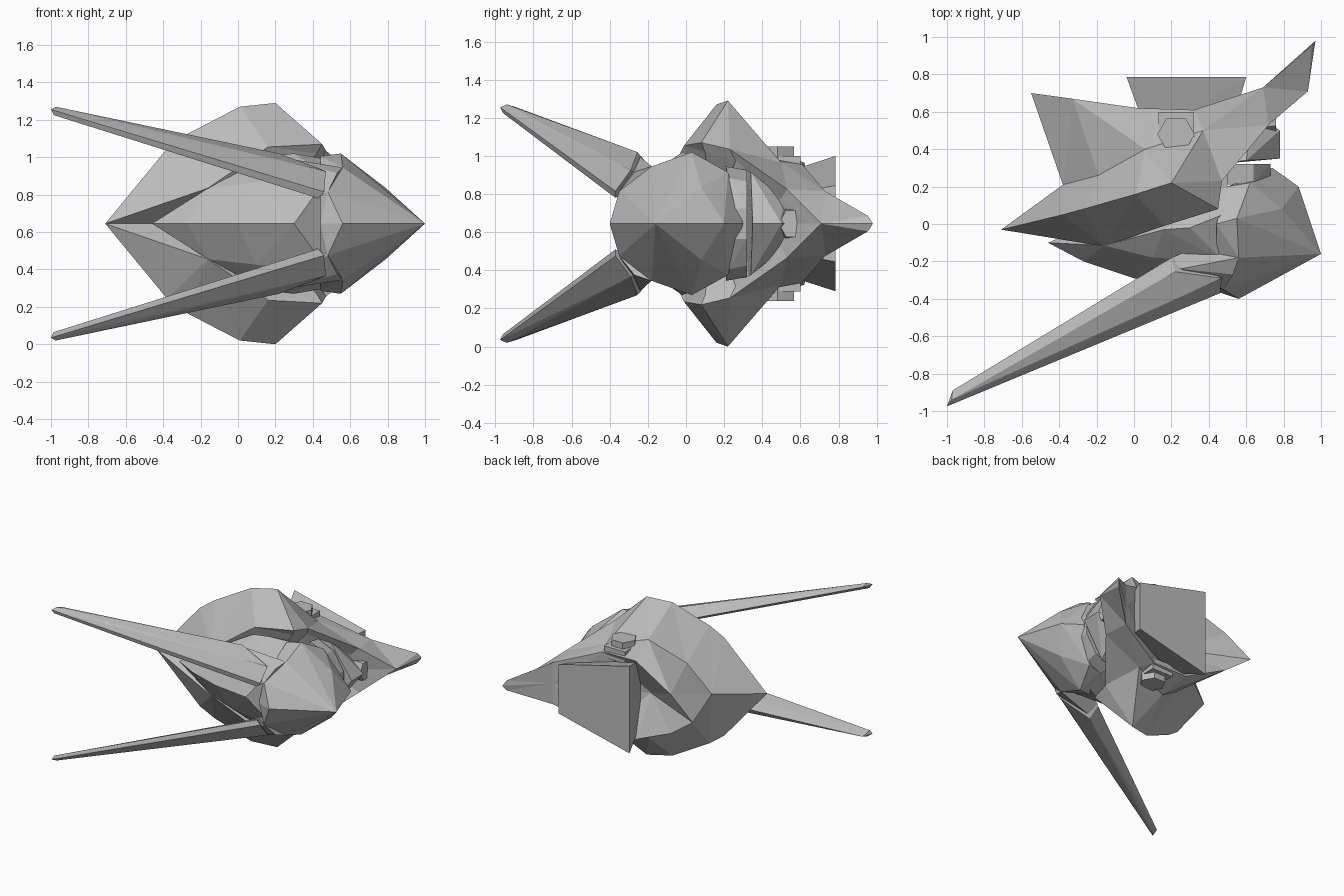
import bpy, bmesh, math

cube = bpy.data.objects.get("Cube")
if cube:
    bpy.data.objects.remove(cube, do_unlink=True)

MID = 0.645  # height of the symmetry plane; part heights are measured from it

grey = bpy.data.materials.new("hull_grey")
grey.use_nodes = True
COL = (0.5, 0.5, 0.5, 1)
grey.diffuse_color = COL
grey.node_tree.nodes["Principled BSDF"].inputs["Base Color"].default_value = COL


def finish(name, bm):
    bmesh.ops.remove_doubles(bm, verts=bm.verts[:], dist=0.0005)
    bmesh.ops.recalc_face_normals(bm, faces=bm.faces[:])
    mesh = bpy.data.meshes.new(name)
    bm.to_mesh(mesh)
    bm.free()
    mesh.materials.append(grey)
    ob = bpy.data.objects.new(name, mesh)
    ob.location.z = MID
    bpy.context.collection.objects.link(ob)
    return ob


def flip(points):
    return [(x, y, -h) for x, y, h in points]


def hull(name, points):
    """Faceted convex solid around a few corner points."""
    bm = bmesh.new()
    for p in points:
        bm.verts.new(p)
    res = bmesh.ops.convex_hull(bm, input=bm.verts[:])
    junk = {v for v in res["geom_interior"] + res["geom_unused"]
            if isinstance(v, bmesh.types.BMVert)}
    bmesh.ops.delete(bm, geom=list(junk), context='VERTS')
    bmesh.ops.dissolve_limit(bm, angle_limit=math.radians(1),
                             verts=bm.verts[:], edges=bm.edges[:])
    return finish(name, bm)


def sym_hull(name, points):
    return hull(name, points + flip(points))


def pair(name, points):
    hull("upper_" + name, points)
    hull("lower_" + name, flip(points))


# Hood: upper half by named corners, mirrored to the lower half
P = {
    # side outline on the middle plane
    "A": (-.71, -.03, 0), "V": (-.38, .21, 0), "B": (-.55, .70, 0),
    "W": (0, .45, 0), "O": (.69, .73, 0), "T": (.97, .98, 0),
    # crest
    "Q1": (-.38, .05, .40), "Q2": (-.27, .08, .48),
    "P2": (.01, .16, .625), "P1": (.20, .22, .645),
    # front rim and collar
    "S1": (-.16, -.12, .19), "S2": (.16, -.01, .41), "R": (.45, .08, .425),
    "H1": (.47, .23, .39), "H2": (.72, .53, .18), "M": (.93, .71, 0),
    # rear deck, valley and spike
    "U": (-.19, .26, .22), "K": (.06, .40, .40), "C": (-.33, .67, .16),
    "D": (.02, .62, .32), "E": (.32, .61, .31), "F": (.37, .50, .32),
    "G": (.69, .73, .17), "G2": (.95, .955, .04),
    # inside
    "r": (.42, .10, .375), "h1": (.44, .26, .33), "h2": (.67, .50, .13),
    "m": (.84, .64, 0), "I": (.15, .15, 0),
}
FRONT_WALL = "A S1 Q1,Q1 S1 Q2,Q2 S1 P2,S1 S2 P2,S2 P1 P2,S2 R P1"
REAR_DECK = ("A Q1 V,Q1 Q2 V,V Q2 U,V U C,V C B,Q2 P2 U,U P2 K,U K C,"
             "P2 P1 K,C K D,K F E D,P1 F K")
COLLAR = "P1 R H1,P1 H1 F,F H1 H2,F H2 G,G H2 M,G M G2,G2 M T,E F G"
REAR_WALL = "B C W,C D W,D E W,E G O,E O W,G G2 O,G2 T O"
CAVITY = ("R r h1 H1,H1 h1 h2 H2,H2 h2 m M,r I h1,h1 I h2,h2 I m,"
          "R S2 r,S2 I r,S2 S1 I,S1 A I")
bm = bmesh.new()
for sign in (1, -1):
    verts = {k: bm.verts.new((x, y, h * sign)) for k, (x, y, h) in P.items()}
    for patch in (FRONT_WALL, REAR_DECK, COLLAR, REAR_WALL, CAVITY):
        for face in patch.split(","):
            bm.faces.new([verts[k] for k in face.split()])
finish("hood", bm)

# Core body filling the hood
sym_hull("core_body", [
    (-.46, -.10, 0), (-.27, -.20, 0), (0, -.29, 0), (.30, -.33, 0),
    (-.16, -.115, .19), (.10, -.18, .22), (.16, -.03, .36),
    (.30, -.02, .375), (.48, -.20, .25), (.50, .06, .34), (.50, .20, .28),
    (.50, .30, 0)])

# Pointed nose block
sym_hull("nose", [
    (1.0, -.16, 0), (.88, .20, 0), (.79, .08, .19), (.56, -.40, 0),
    (.48, -.35, .17), (.56, -.18, .30), (.55, .03, .375), (.62, .22, .27),
    (.74, .30, 0), (.44, -.36, 0), (.44, -.30, .18), (.44, 0, .36),
    (.50, .20, .28)])

# Neck ring behind the nose
sym_hull("neck_ring", [
    (.50, .21, .30), (.50, .32, .28), (.64, .22, .24), (.64, .32, .22),
    (.73, .23, .08), (.73, .32, .08)])

# Folded engine bulge and its six-sided cap
sym_hull("engine_bulge", [
    (.78, .35, 0), (.78, .50, 0), (.60, .34, .27), (.62, .50, .14),
    (.68, .58, 0), (.45, .32, .28), (.45, .50, .14)])
cap = []
for i in range(6):
    a = math.radians(60 * i)
    for x, r in ((.60, .10), (.76, .08)):
        cap.append((x, .56 + r * math.cos(a) * .9, r * math.sin(a)))
hull("engine_cap", cap)

# Long prongs
pair("prong", [
    (-1, -.975, .61), (-.975, -.94, .625), (-.97, -.89, .61),
    (-.985, -.96, .58), (.20, -.18, .29), (.22, -.255, .375),
    (.47, -.29, .28), (.46, -.37, .17), (.43, -.37, .135), (.32, -.20, .22)])
# Prong mounts on the nose
pair("prong_mount", [
    (.20, -.18, .28), (.25, -.24, .35), (.56, -.18, .30), (.53, -.27, .27),
    (.48, -.35, .17), (.42, -.34, .13), (.35, -.12, .22)])

# Rear thruster block
sym_hull("rear_thruster", [
    (-.04, .785, .355), (.60, .785, .20), (.02, .62, .30), (.55, .62, .17),
    (.08, .46, .25), (.48, .46, .13)])

# Six-sided knobs and their bases on the rear deck
pair("knob_base", [(x, y, h) for x in (.13, .32) for y in (.44, .60)
                   for h in (.26, .355)])
pair("knob", [(.225 + .1 * math.cos(math.radians(60 * i)),
               .48 + .1 * math.sin(math.radians(60 * i)), h)
              for i in range(6) for h in (.30, .405)])
